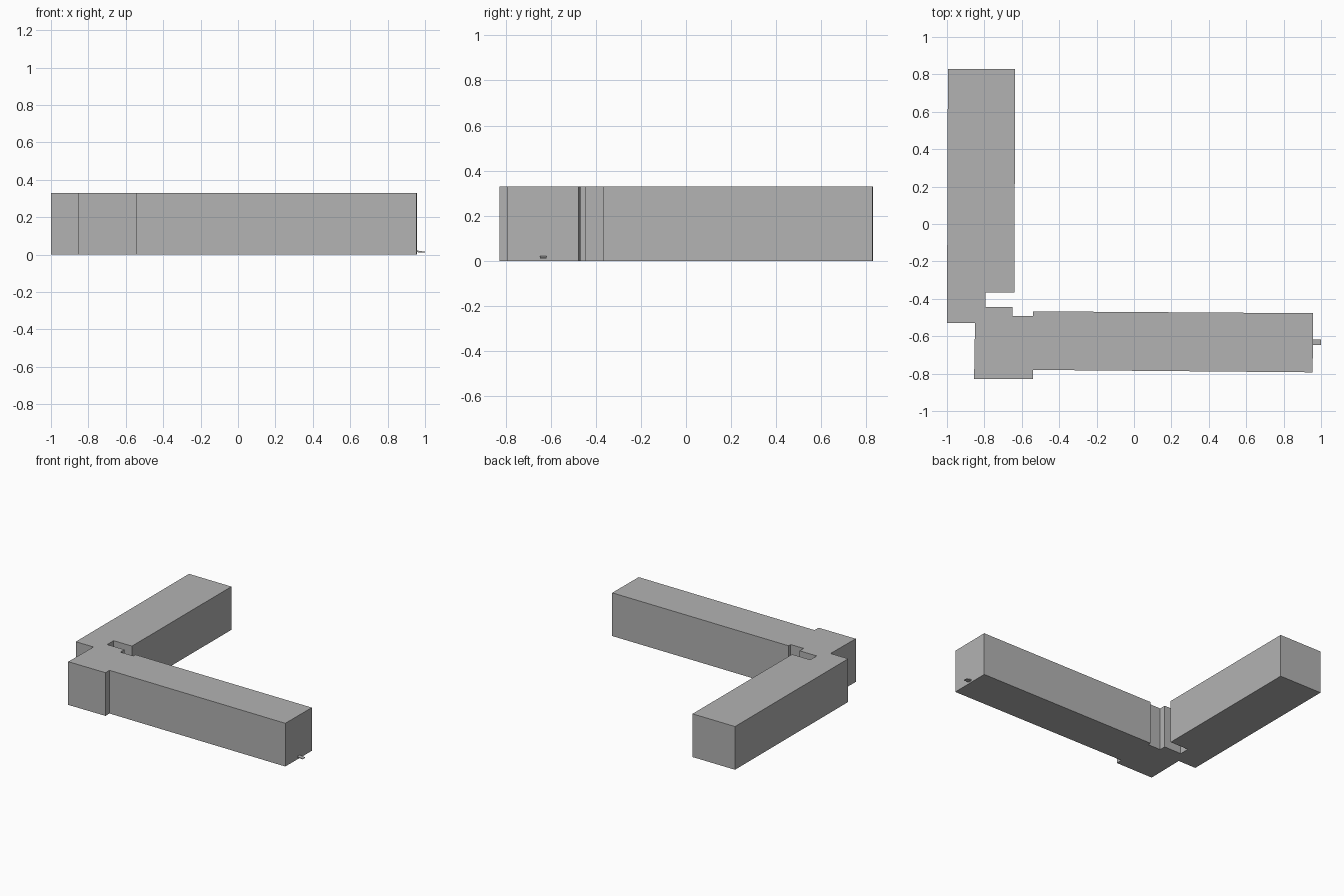
import bpy, bmesh
from mathutils import Vector

cube = bpy.data.objects.get("Cube")
if cube:
    bpy.data.objects.remove(cube, do_unlink=True)

HEIGHT = 0.33
STOREYS = 4

concrete = bpy.data.materials.new("grey_concrete")
concrete.use_nodes = True
colour = (0.45, 0.45, 0.45, 1)
concrete.diffuse_color = colour
concrete.node_tree.nodes["Principled BSDF"].inputs["Base Color"].default_value = colour


def prism(name, outline, direction, steps=1):
    """Closed flat-shaded solid: outline swept along direction in equal steps."""
    bm = bmesh.new()
    cap = bm.faces.new([bm.verts.new(p) for p in outline])
    base = cap.copy()
    top = cap
    for _ in range(steps):
        geom = bmesh.ops.extrude_face_region(bm, geom=[top])["geom"]
        bmesh.ops.translate(bm, vec=Vector(direction) / steps,
                            verts=[g for g in geom if isinstance(g, bmesh.types.BMVert)])
        if top.is_valid and top is not cap:
            bm.faces.remove(top)
        elif top.is_valid:
            bm.faces.remove(top)
        top = next(g for g in geom if isinstance(g, bmesh.types.BMFace))
    # Keep a single underside welded to the walls
    bmesh.ops.remove_doubles(bm, verts=bm.verts[:], dist=1e-5)
    bmesh.ops.recalc_face_normals(bm, faces=bm.faces[:])
    mesh = bpy.data.meshes.new(name)
    bm.to_mesh(mesh)
    bm.free()
    mesh.materials.append(concrete)
    obj = bpy.data.objects.new(name, mesh)
    bpy.context.collection.objects.link(obj)
    return obj


# L-shaped block: long rear wing, stair recess, front wing, corner bay
plan = [
    (-1.0, -0.53), (-0.85, -0.53), (-0.855, -0.828), (-0.54, -0.828),
    (-0.54, -0.78), (0.955, -0.793), (0.958, -0.477), (-0.54, -0.467),
    (-0.54, -0.492), (-0.65, -0.492), (-0.65, -0.443), (-0.795, -0.443),
    (-0.795, -0.366), (-0.64, -0.366), (-0.635, 0.828), (-0.995, 0.83),
]
prism("building_block", [(x, y, 0) for x, y in plan], (0, 0, HEIGHT), STOREYS)

# Small sloping canopy over the end door
canopy = [(0.95, -0.648, 0.013), (1.0, -0.648, 0.011),
          (1.0, -0.648, 0.015), (0.95, -0.648, 0.023)]
prism("door_canopy", canopy, (0, 0.03, 0))
